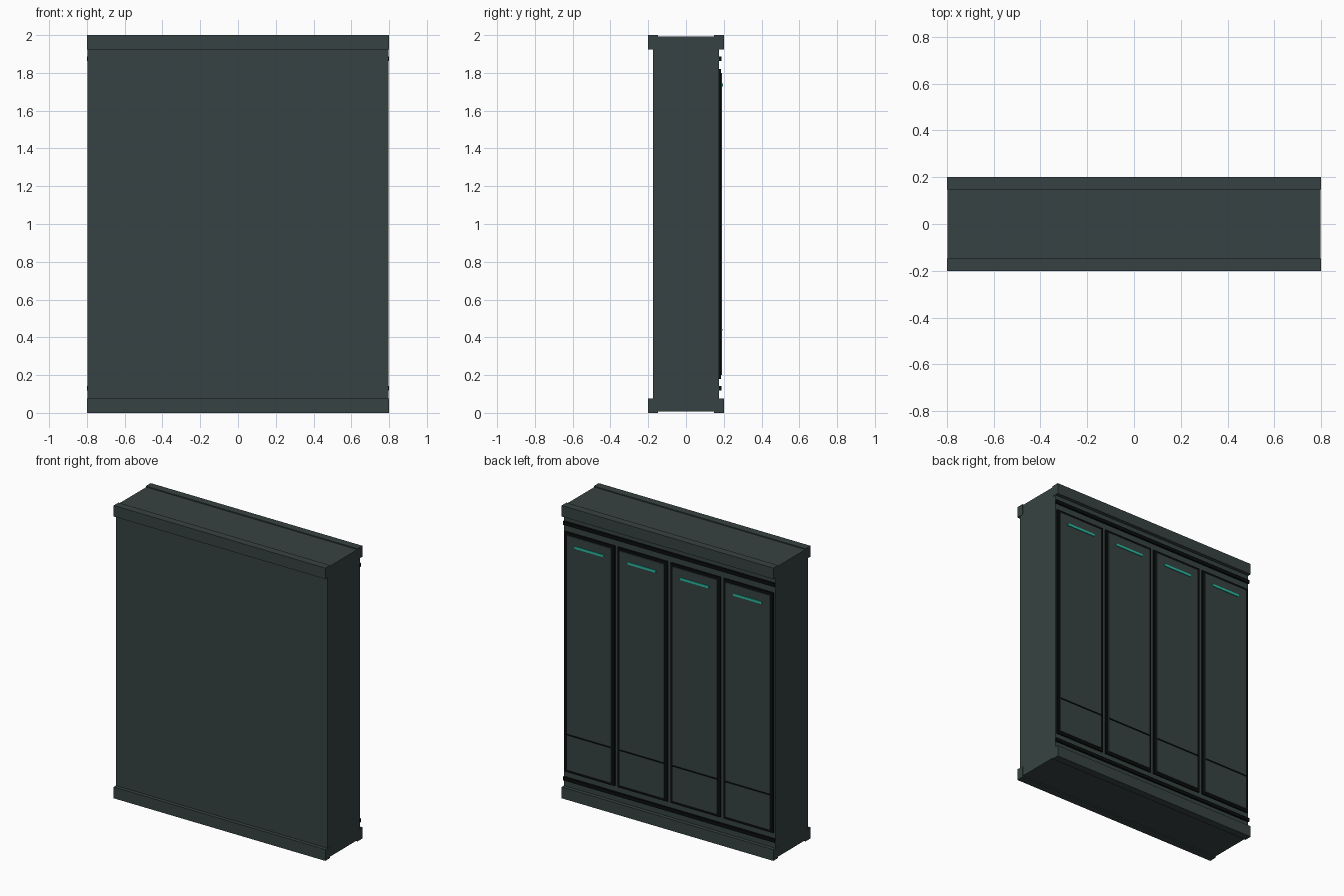
import bpy, bmesh
from mathutils import Vector

if "Cube" in bpy.data.objects:
    bpy.data.objects.remove(bpy.data.objects["Cube"])


def material(name, rgb):
    m = bpy.data.materials.new(name)
    m.diffuse_color = (*rgb, 1)
    m.use_nodes = True
    m.node_tree.nodes["Principled BSDF"].inputs["Base Color"].default_value = m.diffuse_color
    return m


SLATE = material("dark_slate", (0.038, 0.055, 0.054))
BLACK = material("black_trim", (0.003, 0.004, 0.004))
TEAL = material("teal_light", (0.022, 0.50, 0.36))


def box(name, x, y, z, mat):
    """Box from (min, max) pairs on each axis."""
    bm = bmesh.new()
    bmesh.ops.create_cube(bm, size=1)
    for v in bm.verts:
        v.co = Vector([lo if c < 0 else hi for c, (lo, hi) in zip(v.co, (x, y, z))])
    me = bpy.data.meshes.new(name)
    bm.to_mesh(me)
    bm.free()
    me.materials.append(mat)
    ob = bpy.data.objects.new(name, me)
    bpy.context.collection.objects.link(ob)
    return ob


# Main wall slab, slightly recessed between the top and bottom ledges
box("wall_body", (-0.798, 0.798), (-0.175, 0.175), (0.008, 1.993), SLATE)

# Ledges along front and back, top and bottom
for side, ys in (("front", (-0.2, -0.148)), ("back", (0.148, 0.2))):
    box(side + "_bottom_ledge", (-0.8, 0.8), ys, (0, 0.077), SLATE)
    box(side + "_top_ledge", (-0.8, 0.8), ys, (1.925, 2.0), SLATE)

# Black horizontal rails on the back
for name, z in (("lower_rail", 0.13), ("upper_rail", 1.876)):
    box(name, (-0.8, 0.8), (0.174, 0.187), (z - 0.012, z + 0.012), BLACK)

# Four panels: black surround, raised face, seam and light strip
for i in range(4):
    c = -0.6 + 0.4 * i
    span = lambda w: (c - w / 2, c + w / 2)
    box(f"panel_surround_{i}", span(0.376), (0.174, 0.184), (0.18, 1.82), BLACK)
    box(f"panel_face_{i}", span(0.336), (0.18, 0.19), (0.2, 1.8), SLATE)
    box(f"panel_seam_{i}", span(0.336), (0.187, 0.194), (0.436, 0.444), BLACK)
    box(f"light_strip_{i}", span(0.215), (0.187, 0.195), (1.727, 1.743), TEAL)
